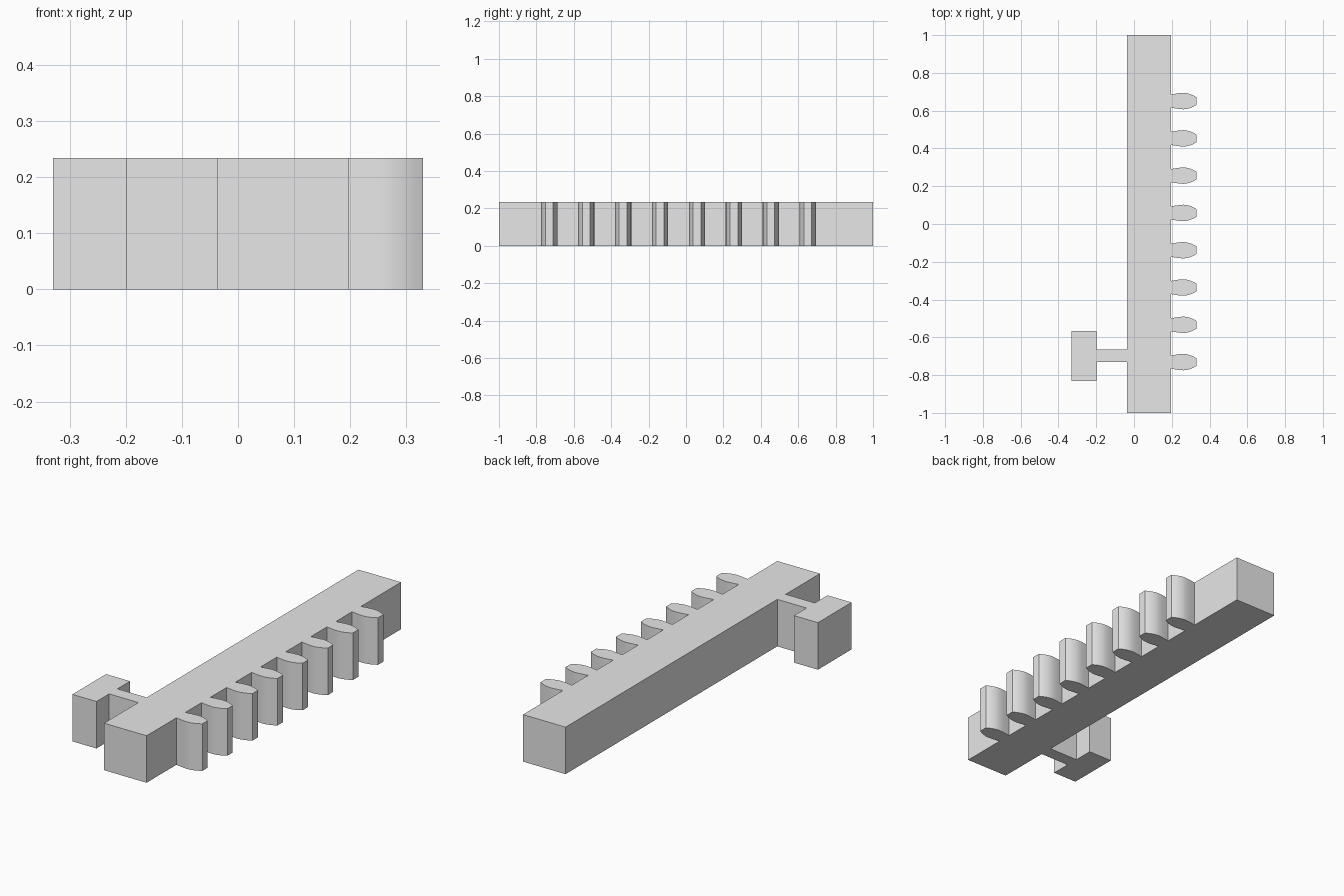
import bpy, bmesh

if "Cube" in bpy.data.objects:
    bpy.data.objects.remove(bpy.data.objects["Cube"])

HEIGHT = 0.234
grey = bpy.data.materials.new("plain grey")
grey.diffuse_color = (0.8, 0.8, 0.8, 1)
grey.use_nodes = True
grey.node_tree.nodes["Principled BSDF"].inputs["Base Color"].default_value = grey.diffuse_color


def extrude_outline(name, points):
    """Extrude a counter-clockwise plan outline from z = 0 to HEIGHT."""
    mesh = bpy.data.meshes.new(name)
    bm = bmesh.new()
    base = bm.faces.new([bm.verts.new((x, y, 0)) for x, y in points])
    top = bmesh.ops.extrude_face_region(bm, geom=[base], use_keep_orig=True)
    for v in top["geom"]:
        if isinstance(v, bmesh.types.BMVert):
            v.co.z = HEIGHT
    bmesh.ops.recalc_face_normals(bm, faces=bm.faces[:])
    bm.to_mesh(mesh)
    bm.free()
    mesh.materials.append(grey)
    obj = bpy.data.objects.new(name, mesh)
    bpy.context.collection.objects.link(obj)
    return obj


# Rack bar with the T-shaped side handle in one outline
BAR_L, BAR_R = -0.037, 0.197
FOOT_L, FOOT_R = -0.33, -0.198
MID, ARM, FOOT = -0.698, 0.033, 0.132
extrude_outline("rack_bar_with_handle", [
    (BAR_L, -1), (BAR_R, -1), (BAR_R, 1), (BAR_L, 1),
    (BAR_L, MID + ARM), (FOOT_R, MID + ARM), (FOOT_R, MID + FOOT),
    (FOOT_L, MID + FOOT), (FOOT_L, MID - FOOT), (FOOT_R, MID - FOOT),
    (FOOT_R, MID - ARM), (BAR_L, MID - ARM)])

# Rounded gear teeth: (x, half width) from root to flat tip, mirrored in y
flank = [(0.197, 0.035), (0.215, 0.038), (0.237, 0.0415), (0.262, 0.0435),
         (0.28, 0.0415), (0.298, 0.0365), (0.314, 0.030), (0.33, 0.021)]
for i in range(8):
    y = -0.731 + i * 0.1974
    tooth = extrude_outline(f"tooth_{i + 1}",
                            [(x, y - w) for x, w in flank] +
                            [(x, y + w) for x, w in reversed(flank)])
    bpy.ops.object.select_all(action="DESELECT")
    tooth.select_set(True)
    bpy.context.view_layer.objects.active = tooth
    bpy.ops.object.shade_smooth_by_angle(angle=0.6)
